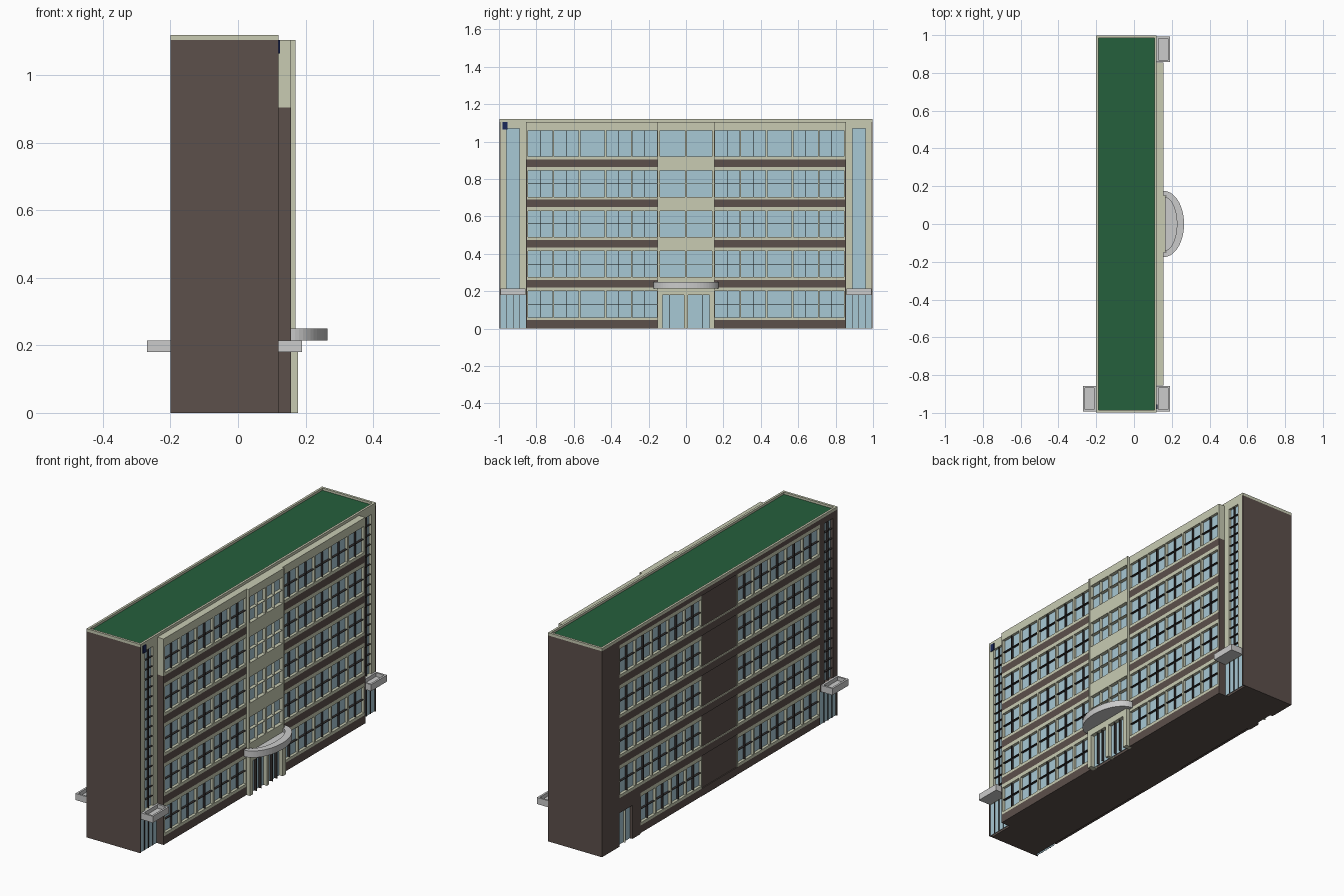
import bpy, bmesh, math

if "Cube" in bpy.data.objects:
    bpy.data.objects.remove(bpy.data.objects["Cube"])

COLORS = {
    "cream": (0.58, 0.60, 0.45, 1), "brown": (0.107, 0.080, 0.070, 1),
    "glass": (0.39, 0.58, 0.66, 1), "green": (0.018, 0.115, 0.045, 1),
    "dark": (0.03, 0.026, 0.026, 1), "navy": (0.01, 0.02, 0.10, 1), "grey": None,
}
MATS = {}
for key, col in COLORS.items():
    if col:
        MATS[key] = bpy.data.materials.new(key)
        MATS[key].diffuse_color = col
PARTS = {}


def mesh_of(part, mat):
    return PARTS.setdefault(part, (bmesh.new(), mat))[0]


def prism(part, mat, pts, z0, z1):
    """Vertical prism over a 2D outline."""
    bm = mesh_of(part, mat)
    face = bm.faces.new([bm.verts.new((x, y, z0)) for x, y in pts])
    ext = bmesh.ops.extrude_face_region(bm, geom=[face], use_keep_orig=True)["geom"]
    for v in ext:
        if isinstance(v, bmesh.types.BMVert):
            v.co.z = z1


def box(part, mat, xa, xb, ya, yb, z0, z1):
    prism(part, mat, [(xa, ya), (xb, ya), (xb, yb), (xa, yb)], z0, z1)


def pane(xo, xi, y0, y1, z0, z1, fin="dark", cols=2, rows=2):
    """Recessed glass with thin fins standing out towards the wall face."""
    s = 1 if xo > xi else -1
    g = xi + s * 0.002
    tip = xo - s * 0.002
    box("glass_panes", "glass", xi, g, y0, y1, z0, z1)
    name, t = "glazing_bars_" + fin, 0.001
    for c in range(1, cols):
        y = y0 + (y1 - y0) * c / cols
        box(name, fin, g, tip, y - t, y + t, z0, z1)
    for r in range(1, rows):
        z = z0 + (z1 - z0) * r / rows
        box(name, fin, g, tip, y0, y1, z - t, z + t)


def window_bay(xo, xi, y0, y1, n, zb, fin="dark", part="window_frames"):
    """Row of n windows in a cream surround; zb is the storey base."""
    box(part, "cream", xi, xo, y0, y1, zb + 0.045, zb + 0.06)
    box(part, "cream", xi, xo, y0, y1, zb + 0.20, zb + 0.22)
    p, g = (y1 - y0) / n, 0.0048
    for i in range(n):
        pane(xo, xi, y0 + i * p + g, y0 + (i + 1) * p - g, zb + 0.06, zb + 0.20, fin)
    for i in range(n + 1):
        y = y0 + i * p
        box(part, "cream", xi, xo, max(y0, y - g), min(y1, y + g), zb + 0.06, zb + 0.20)


def stair_glazing(xo, xi, s, part, mat):
    """End wall strip with a tall glass slit and a glazed doorway; s is the end."""
    def ys(a, b):
        return (a, b) if s > 0 else (-b, -a)
    box(part, mat, xi, xo, *ys(0.85, 0.89), 0.18, 1.105)
    box(part, mat, xi, xo, *ys(0.96, 0.992), 0.18, 1.105)
    box(part, mat, xi, xo, *ys(0.89, 0.96), 0.18, 0.215)
    box(part, mat, xi, xo, *ys(0.89, 0.96), 1.07, 1.105)
    pane(xo, xi, *ys(0.89, 0.96), 0.215, 1.07, "dark", 2, 16)
    pane(xo, xi + (xo - xi) * 0.5, *ys(0.855, 0.992), 0, 0.18, "dark", 4, 1)
    # tray canopy over the doorway
    d = 0.07 if xo > 0 else -0.07
    y0, y1 = ys(0.857, 0.993)
    c = "side_canopies"
    box(c, "grey", xo, xo + d, y0, y1, 0.18, 0.195)
    box(c, "grey", xo + d * 0.85, xo + d, y0, y1, 0.195, 0.215)
    box(c, "grey", xo, xo + d * 0.15, y0, y1, 0.195, 0.215)
    for a in (y0, y1 - 0.01):
        box(c, "grey", xo + d * 0.15, xo + d * 0.85, a, a + 0.01, 0.195, 0.215)


STOREY = 0.215
B, BI = -0.20, -0.183     # back wall face and recess
F, FI = 0.157, 0.140      # front bay face and recess

# main block, end walls and roof
box("main_block", "brown", BI, 0.10, -0.992, 0.992, 0, 1.09)
for s in (-1, 1):
    box("end_walls", "brown", B, 0.12, s * 0.992, s * 0.998, 0, 1.105)
box("roof_deck", "green", -0.188, 0.108, -0.985, 0.985, 1.09, 1.108)
for xa, xb in ((B, -0.188), (0.108, 0.12)):
    box("parapet", "cream", xa, xb, -0.998, 0.998, 1.105, 1.12)
for s in (-1, 1):
    box("parapet", "cream", -0.188, 0.108, s * 0.985, s * 0.998, 1.105, 1.12)

# stair ends: two on the entrance side, one at the back
stair_glazing(0.12, 0.105, -1, "stair_walls", "cream")
stair_glazing(0.12, 0.105, 1, "stair_walls", "cream")
stair_glazing(B, BI, -1, "back_wall", "brown")
box("wall_plaque", "navy", 0.12, 0.124, -0.98, -0.955, 1.065, 1.105)

# projecting front bay
box("front_bay", "brown", 0.10, FI, -0.855, 0.855, 0, 0.905)
box("front_bay_top", "cream", 0.10, FI, -0.855, 0.855, 0.905, 1.105)
box("front_bay_top", "cream", FI, F, -0.855, 0.855, 1.08, 1.105)
for s in (-1, 1):
    y0, y1 = sorted((s * 0.15, s * 0.85))
    box("front_bay", "brown", FI, F, s * 0.85, s * 0.855, 0, 0.905)
    box("front_bay_top", "cream", FI, F, s * 0.85, s * 0.855, 0.905, 1.08)
    for i in range(5):
        z = i * STOREY
        window_bay(F, FI, y0, y1, 5, z)
        box("front_bands", "brown", FI, F, y0, y1, max(0, z + 0.005), z + 0.045)
    box("front_bands", "brown", FI, F, y0, y1, 0, 0.005)

# central cream bay
C = 0.168
for i in range(1, 5):
    z = i * STOREY
    window_bay(C, 0.146, -0.145, 0.145, 2, z, "cream", "central_bay")
    box("central_bay", "cream", FI, C, -0.145, 0.145, z + 0.005, z + 0.045)
box("central_bay", "cream", FI, C, -0.145, 0.145, 1.08, 1.105)
box("central_bay", "cream", FI, 0.146, -0.145, 0.145, 0.22, 1.08)
for s in (-1, 1):
    box("central_bay", "cream", FI, C + 0.003, s * 0.145, s * 0.152, 0, 1.105)

# main entrance
E = 0.178
box("entrance_frame", "cream", FI, E, -0.152, 0.152, 0.18, 0.22)
for s in (-1, 1):
    y0, y1 = sorted((s * 0.01, s * 0.125))
    box("entrance_frame", "cream", FI, E, s * 0.125, s * 0.152, 0, 0.18)
    pane(E - 0.004, 0.155, y0, y1, 0, 0.18, "dark", 3, 1)
box("entrance_frame", "cream", FI, E, -0.01, 0.01, 0, 0.18)


# curved entrance canopy
def arc(rx, ry, n=28):
    return [(F + rx * math.cos(a), ry * math.sin(a))
            for a in (math.pi * (k / n - 0.5) for k in range(n + 1))]


outer, inner = arc(0.108, 0.175), arc(0.07, 0.143)
prism("entrance_canopy", "grey", outer, 0.215, 0.23)
prism("entrance_canopy", "grey", outer + inner[::-1], 0.23, 0.25)

# back wall
box("back_wall", "brown", BI, B, 0.85, 0.992, 0, 1.105)
box("back_wall", "brown", BI, B, -0.85, 0.85, 1.08, 1.105)
box("back_wall", "brown", BI, B + 0.005, -0.15, 0.15, 0, 1.08)
for i in range(5):
    z = i * STOREY
    box("back_wall", "brown", BI, B, -0.85, 0.67 if i == 0 else 0.85,
        max(0, z + 0.005), z + 0.045)
    window_bay(B, BI, -0.85, -0.15, 5, z)
    window_bay(B, BI, 0.15, 0.67 if i == 0 else 0.85, 4 if i == 0 else 5, z)
    if i:
        box("back_ledges", "cream", BI, B, -0.15, 0.15, z + 0.045, z + 0.051)
# back door
box("back_wall", "brown", BI, B, 0.67, 0.74, 0, 0.22)
box("back_wall", "brown", BI, B, 0.74, 0.85, 0.18, 0.22)
pane(B, BI, 0.74, 0.85, 0, 0.18, "cream", 2, 1)

# turn every part into an object
for name, (bm, mat) in PARTS.items():
    bmesh.ops.recalc_face_normals(bm, faces=bm.faces[:])
    me = bpy.data.meshes.new(name)
    bm.to_mesh(me)
    bm.free()
    if mat in MATS:
        me.materials.append(MATS[mat])
    bpy.context.collection.objects.link(bpy.data.objects.new(name, me))

for m in bpy.data.materials:
    if m.users and not m.is_grease_pencil:
        m.use_nodes = True
        m.node_tree.nodes["Principled BSDF"].inputs["Base Color"].default_value = m.diffuse_color
